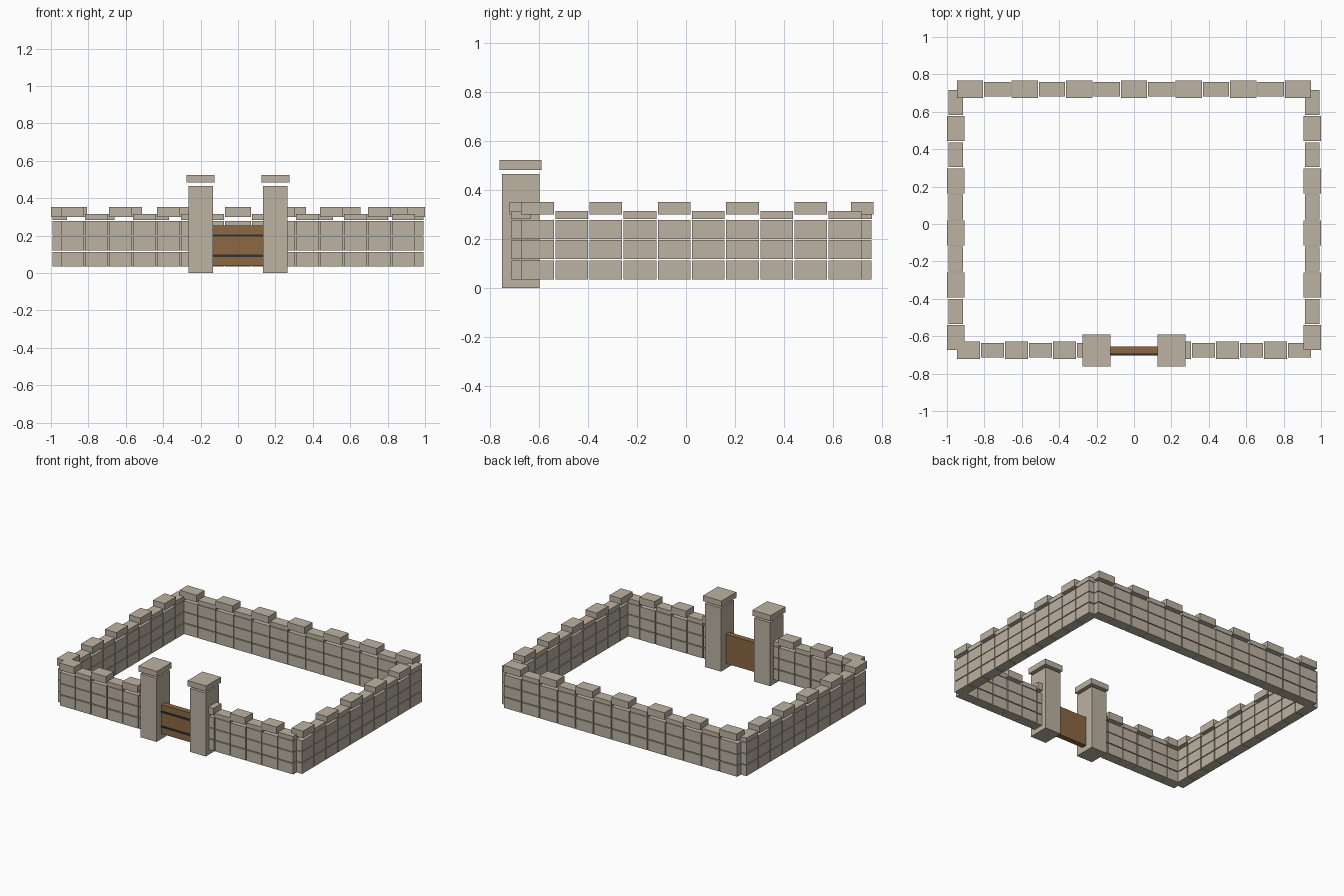
import bpy, bmesh
from mathutils import Matrix, Vector

if "Cube" in bpy.data.objects:
    bpy.data.objects.remove(bpy.data.objects["Cube"])


def material(name, rgb):
    m = bpy.data.materials.new(name)
    m.diffuse_color = (*rgb, 1)
    m.use_nodes = True
    m.node_tree.nodes["Principled BSDF"].inputs["Base Color"].default_value = m.diffuse_color
    return m


STONE = material("pale stone", (0.50, 0.45, 0.36))
WOOD = material("brown wood", (0.26, 0.138, 0.054))
IRON = material("dark iron", (0.03, 0.032, 0.038))


def add_box(bm, lo, hi):
    lo, hi = Vector(lo), Vector(hi)
    bmesh.ops.create_cube(bm, size=1, matrix=Matrix.Translation((lo + hi) / 2)
                          @ Matrix.Diagonal((*(hi - lo), 1)))


def make(name, mat, boxes):
    bm = bmesh.new()
    for lo, hi in boxes:
        add_box(bm, lo, hi)
    me = bpy.data.meshes.new(name)
    bm.to_mesh(me)
    bm.free()
    me.materials.append(mat)
    ob = bpy.data.objects.new(name, me)
    bpy.context.collection.objects.link(ob)
    return ob


COURSES = [(0.036, 0.113), (0.119, 0.196), (0.201, 0.279)]
COPING = (0.283, 0.315)
MERLON = (0.300, 0.352)


def wall(name, axis, start, end, offset, count):
    """Row of block columns along an axis, topped by alternating merlons and low copings."""
    pitch = (end - start) / count
    half_len = pitch / 2 - 0.003
    blocks, copings, merlons = [], [], []

    def box(c, half_w, z):
        a, b = (c - half_len, c + half_len), (offset - half_w, offset + half_w)
        x, y = (a, b) if axis == "x" else (b, a)
        return (x[0], y[0], z[0]), (x[1], y[1], z[1])

    for i in range(count):
        c = start + (i + 0.5) * pitch
        blocks += [box(c, 0.0385, z) for z in COURSES]
        if i % 2 == 0:
            merlons.append(box(c, 0.0465, MERLON))
        else:
            copings.append(box(c, 0.0395, COPING))
    make(name + "_blocks", STONE, blocks)
    make(name + "_copings", STONE, copings)
    make(name + "_merlons", STONE, merlons)


# Four walls, with the front one split by the gateway
wall("back_wall", "x", -0.95, 0.95, 0.72, 13)
wall("left_wall", "y", -0.676, 0.719, -0.9535, 10)
wall("right_wall", "y", -0.676, 0.719, 0.9535, 10)
wall("front_left_wall", "x", -0.95, -0.18, -0.675, 6)
wall("front_right_wall", "x", 0.18, 0.95, -0.675, 6)

# Gate pillars with overhanging caps
for side, x in (("left", -0.2), ("right", 0.2)):
    make(side + "_pillar", STONE, [((x - 0.065, -0.752, 0), (x + 0.065, -0.598, 0.466))])
    make(side + "_pillar_cap", STONE, [((x - 0.075, -0.762, 0.483), (x + 0.075, -0.590, 0.524))])

# Wooden gate with two iron straps on its front
make("gate", WOOD, [((-0.137, -0.695, 0.038), (0.137, -0.655, 0.253))])
make("gate_straps", IRON, [((-0.137, -0.702, z - 0.006), (0.137, -0.694, z + 0.006))
                           for z in (0.092, 0.201)])
